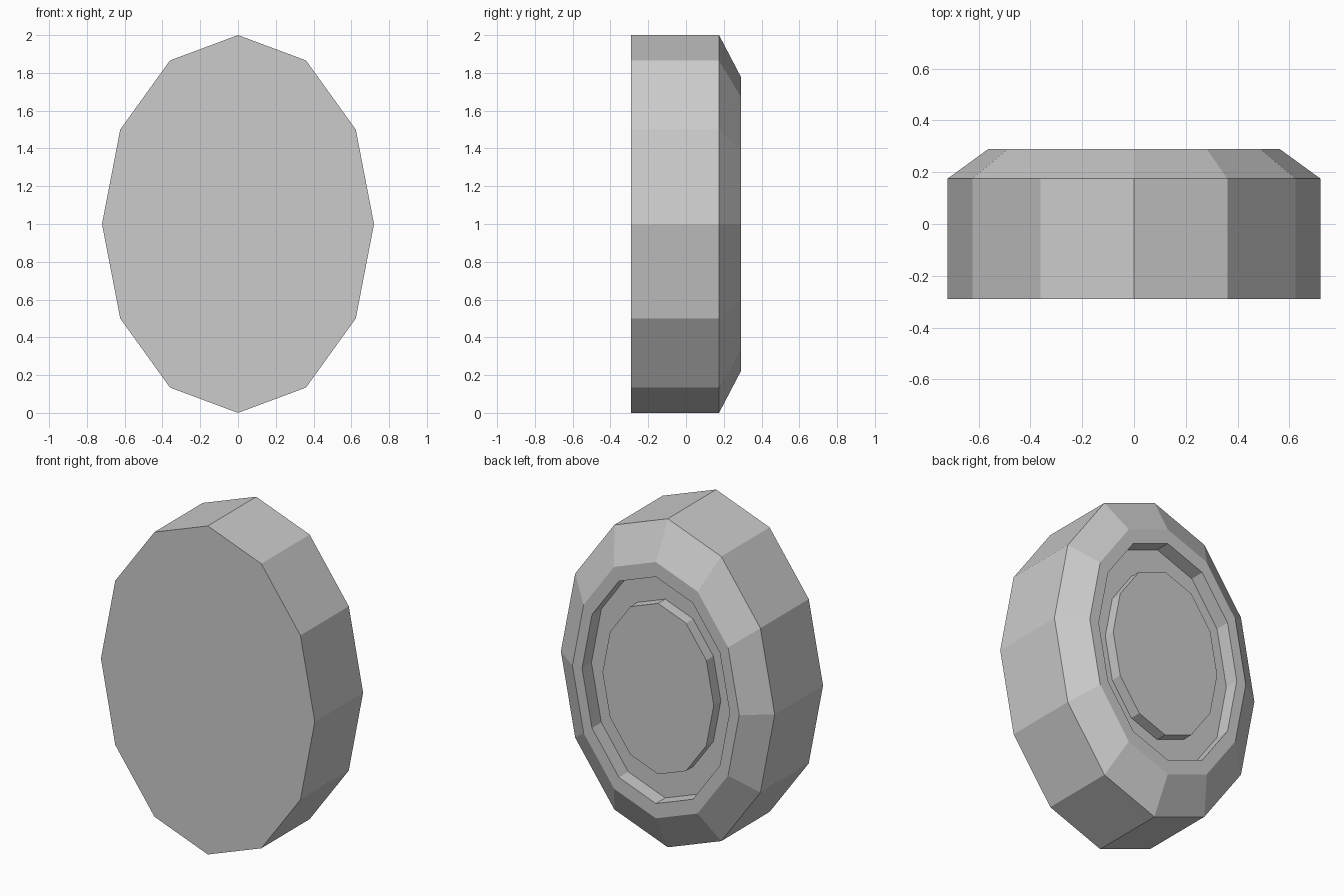
import bpy
import bmesh
from math import cos, sin, tau

cube = bpy.data.objects.get("Cube")
if cube:
    bpy.data.objects.remove(cube, do_unlink=True)

SIDES = 12
HALF_WIDTH, HALF_HEIGHT = 0.72, 1.0

grey = bpy.data.materials.new("plain_grey")
grey.use_nodes = True
colour = (0.6, 0.6, 0.6, 1)
grey.diffuse_color = colour
grey.node_tree.nodes["Principled BSDF"].inputs["Base Color"].default_value = colour

# Profile from front to back: (scale of the oval, y position)
profile = [
    (1.0, -0.29),    # flat front
    (1.0, 0.175),    # straight side wall
    (0.78, 0.29),    # bevelled shoulder
    (0.69, 0.29),    # flat rim
    (0.69, 0.20),    # groove outer wall
    (0.52, 0.20),    # groove floor
    (0.52, 0.268),   # raised centre disc
]


def oval_ring(bm, scale, y):
    angles = [tau * i / SIDES for i in range(SIDES)]
    return [bm.verts.new((scale * HALF_WIDTH * cos(a), y,
                          HALF_HEIGHT + scale * HALF_HEIGHT * sin(a)))
            for a in angles]


# Oval body lofted through the profile and capped at both ends
bm = bmesh.new()
rings = [oval_ring(bm, scale, y) for scale, y in profile]
for a, b in zip(rings, rings[1:]):
    for i in range(SIDES):
        j = (i + 1) % SIDES
        bm.faces.new((a[i], a[j], b[j], b[i]))
bm.faces.new(rings[0])
bm.faces.new(rings[-1])
bmesh.ops.recalc_face_normals(bm, faces=bm.faces)

mesh = bpy.data.meshes.new("oval_button")
bm.to_mesh(mesh)
bm.free()
mesh.materials.append(grey)
bpy.context.collection.objects.link(bpy.data.objects.new("oval_button", mesh))
